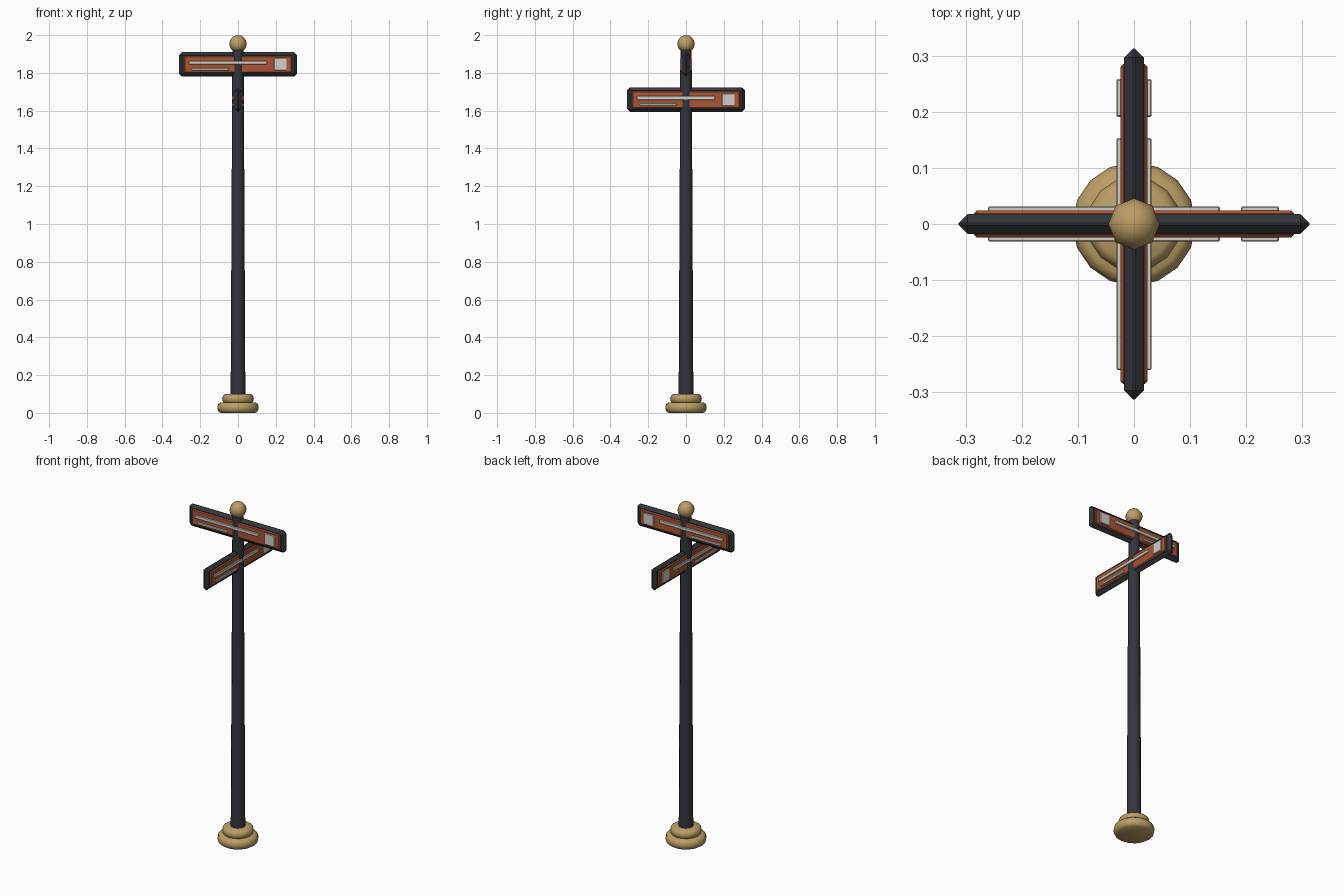
import bpy, bmesh, math
from mathutils import Matrix

if "Cube" in bpy.data.objects:
    bpy.data.objects.remove(bpy.data.objects["Cube"])


def material(name, rgb):
    m = bpy.data.materials.new(name)
    m.diffuse_color = (*rgb, 1)
    m.use_nodes = True
    m.node_tree.nodes["Principled BSDF"].inputs["Base Color"].default_value = m.diffuse_color
    return m


DARK = material("dark_iron", (0.035, 0.037, 0.045))
GOLD = material("brass", (0.50, 0.34, 0.13))
RED = material("rust_panel", (0.40, 0.09, 0.035))
WHITE = material("pale_marks", (0.65, 0.63, 0.58))


def finish(name, bm, mat, angle=40):
    bmesh.ops.recalc_face_normals(bm, faces=bm.faces)
    me = bpy.data.meshes.new(name)
    bm.to_mesh(me)
    bm.free()
    me.materials.append(mat)
    ob = bpy.data.objects.new(name, me)
    bpy.context.collection.objects.link(ob)
    if angle:
        bpy.ops.object.select_all(action='DESELECT')
        ob.select_set(True)
        bpy.context.view_layer.objects.active = ob
        bpy.ops.object.shade_smooth_by_angle(angle=math.radians(angle))
    return ob


def lathe(name, profile, sides, mat, angle=40):
    bm = bmesh.new()
    verts = [bm.verts.new((r, 0, z)) for r, z in profile]
    edges = [bm.edges.new(p) for p in zip(verts, verts[1:])]
    bmesh.ops.spin(bm, geom=verts + edges, cent=(0, 0, 0), axis=(0, 0, 1),
                   angle=math.tau, steps=sides, use_duplicate=False)
    bmesh.ops.remove_doubles(bm, verts=bm.verts, dist=1e-5)
    return finish(name, bm, mat, angle)


def block(name, x0, x1, depth, z, height, bevel, mat, turn):
    """Chamfered slab through the pole, showing equally on both faces."""
    bm = bmesh.new()
    bmesh.ops.create_cube(bm, size=1, matrix=Matrix.Translation(((x0 + x1) / 2, 0, z))
                          @ Matrix.Diagonal((x1 - x0, depth, height, 1)))
    bmesh.ops.bevel(bm, geom=bm.edges[:], offset=bevel, segments=1,
                    affect='EDGES', profile=0.5)
    bm.transform(Matrix.Rotation(turn, 4, 'Z'))
    return finish(name, bm, mat, 0)


# Stepped, rounded base
lathe("base_foot", [(0, 0), (0.092, 0), (0.105, 0.009), (0.11, 0.028),
                    (0.105, 0.047), (0.092, 0.056), (0, 0.056)], 16, GOLD, 60)
lathe("base_collar", [(0, 0.05), (0.072, 0.05), (0.081, 0.062), (0.084, 0.077),
                      (0.079, 0.092), (0.068, 0.1), (0, 0.1)], 16, GOLD, 60)

# Tapered pole and ball finial
lathe("pole", [(0, 0.09), (0.039, 0.09), (0.03, 1.92), (0, 1.92)], 12, DARK)
lathe("finial", [(0.046 * math.sin(math.pi * i / 8), 1.954 - 0.046 * math.cos(math.pi * i / 8))
                 for i in range(9)], 8, GOLD, 60)

# Two crossed signs, the lower one turned a quarter
for level, z, turn in (("upper", 1.845, 0), ("lower", 1.658, math.pi / 2)):
    block(level + "_sign_frame", -0.313, 0.313, 0.036, z, 0.13, 0.0165, DARK, turn)
    block(level + "_sign_panel", -0.285, 0.285, 0.048, z, 0.09, 0.005, RED, turn)
    block(level + "_long_stripe", -0.26, 0.153, 0.062, z + 0.009, 0.019, 0.002, WHITE, turn)
    block(level + "_short_stripe", -0.245, -0.05, 0.062, z - 0.026, 0.013, 0.002, WHITE, turn)
    block(level + "_square_mark", 0.191, 0.258, 0.062, z, 0.066, 0.002, WHITE, turn)
